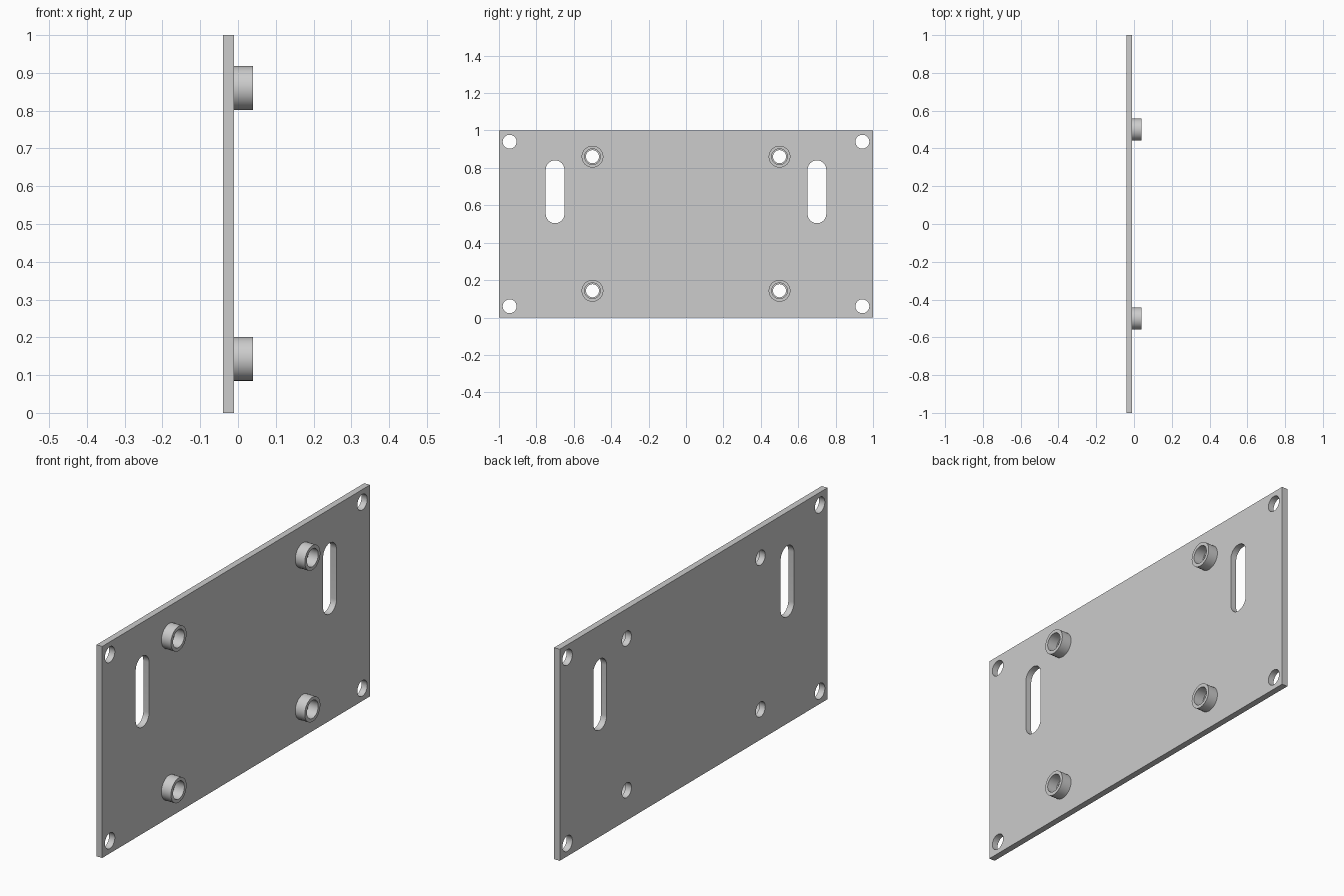
import bpy
from math import cos, sin, pi, radians
from mathutils import Matrix

cube = bpy.data.objects.get("Cube")
if cube:
    bpy.data.objects.remove(cube, do_unlink=True)

grey = bpy.data.materials.new("light_grey")
grey.use_nodes = True
GREY = (0.604, 0.604, 0.604, 1)
grey.diffuse_color = GREY
grey.node_tree.nodes["Principled BSDF"].inputs["Base Color"].default_value = GREY

# Turns a flat (y, z) outline upright, with its thickness along x
UPRIGHT = Matrix(((0, 0, 1, 0), (1, 0, 0, 0), (0, 1, 0, 0), (0, 0, 0, 1)))


def slot(y, z, radius, half_length=0.0, steps=24):
    """Rounded slot outline along z; a plain circle when half_length is 0."""
    points = []
    for side in (1, -1):
        for i in range(steps + (1 if half_length else 0)):
            a = pi * i / steps + (0 if side > 0 else pi)
            points.append((y + radius * cos(a), z + side * half_length + radius * sin(a)))
    return points


def extrude_outlines(name, outlines, x0, x1):
    """Solid between x0 and x1: the first outline is the edge, the rest are holes."""
    curve = bpy.data.curves.new(name, "CURVE")
    curve.dimensions = "2D"
    curve.fill_mode = "BOTH"
    curve.extrude = (x1 - x0) / 2
    for outline in outlines:
        spline = curve.splines.new("POLY")
        spline.points.add(len(outline) - 1)
        for point, (y, z) in zip(spline.points, outline):
            point.co = (y, z, 0, 1)
        spline.use_cyclic_u = True
    obj = bpy.data.objects.new(name, curve)
    bpy.context.collection.objects.link(obj)
    obj.matrix_world = Matrix.Translation(((x0 + x1) / 2, 0, 0)) @ UPRIGHT
    bpy.ops.object.select_all(action="DESELECT")
    obj.select_set(True)
    bpy.context.view_layer.objects.active = obj
    bpy.ops.object.convert(target="MESH")
    obj = bpy.context.view_layer.objects.active

    # Join caps to walls so the shading is clean
    bpy.ops.object.mode_set(mode="EDIT")
    bpy.ops.mesh.select_all(action="SELECT")
    bpy.ops.mesh.remove_doubles(threshold=0.0001)
    bpy.ops.mesh.normals_make_consistent(inside=False)
    bpy.ops.object.mode_set(mode="OBJECT")
    obj.data.materials.clear()
    obj.data.materials.append(grey)
    bpy.ops.object.shade_smooth_by_angle(angle=radians(30))
    return obj


BACK, FACE, TIP = -0.04, -0.01, 0.04
STANDOFFS = [(y, z) for y in (-0.5, 0.5) for z in (0.143, 0.86)]

# Mounting plate with corner holes, cable slots and screw holes
outlines = [[(-1, 0), (1, 0), (1, 1), (-1, 1)]]
for side in (-1, 1):
    outlines += [slot(side * 0.943, z, 0.037) for z in (0.06, 0.94)]
    outlines.append(slot(side * 0.7, 0.672, 0.05, 0.118))
outlines += [slot(y, z, 0.035) for y, z in STANDOFFS]
extrude_outlines("mounting_plate", outlines, BACK, FACE)

# Hollow standoffs, seated slightly into the plate
for y, z in STANDOFFS:
    name = f"standoff_{'upper' if z > 0.5 else 'lower'}_{'back' if y > 0 else 'front'}"
    extrude_outlines(name, [slot(y, z, 0.058), slot(y, z, 0.042)], FACE - 0.004, TIP)
